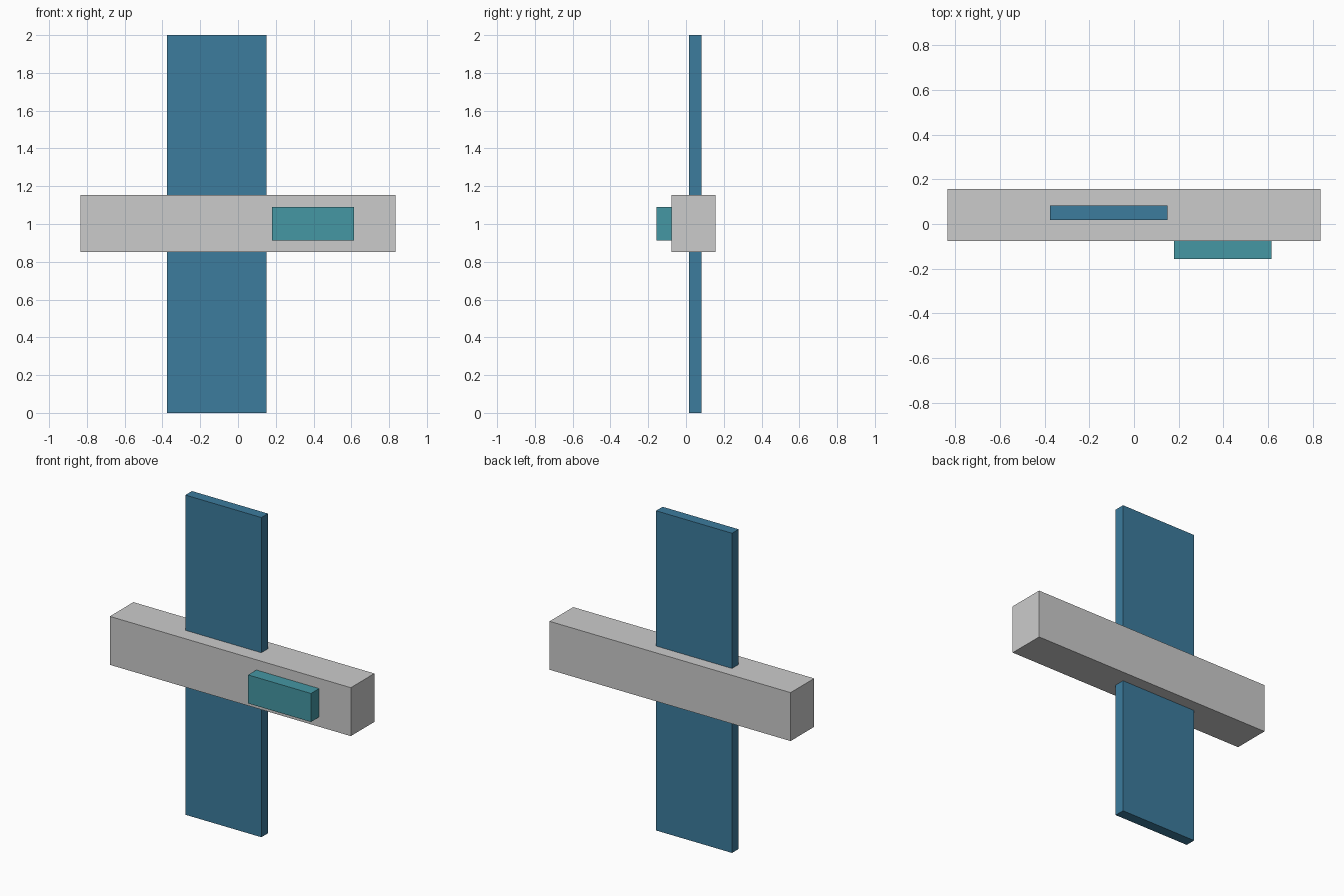
import bpy

if "Cube" in bpy.data.objects:
    bpy.data.objects.remove(bpy.data.objects["Cube"])


def material(name, color):
    mat = bpy.data.materials.new(name)
    mat.diffuse_color = color
    mat.use_nodes = True
    mat.node_tree.nodes["Principled BSDF"].inputs["Base Color"].default_value = mat.diffuse_color
    return mat


def box(name, x, y, z, mat=None):
    """Box spanning the given (min, max) range on each axis."""
    spans = (x, y, z)
    bpy.ops.mesh.primitive_cube_add(size=1, location=[(a + b) / 2 for a, b in spans])
    obj = bpy.context.object
    obj.name = name
    obj.scale = [b - a for a, b in spans]
    bpy.ops.object.transform_apply(location=False, rotation=False, scale=True)
    if mat:
        obj.data.materials.append(mat)
    return obj


blue = material("blue", (0.045, 0.2, 0.34, 1))
teal = material("teal", (0.06, 0.31, 0.37, 1))

# Horizontal bar
box("crossbar", (-0.834, 0.834), (-0.076, 0.157), (0.851, 1.154))
# Tall thin board passing through the bar
box("upright_panel", (-0.376, 0.15), (0.017, 0.082), (0, 2))
# Small block on the front face of the bar
box("front_block", (0.18, 0.615), (-0.157, -0.076), (0.912, 1.09), teal)
bpy.data.objects["upright_panel"].data.materials.append(blue)
